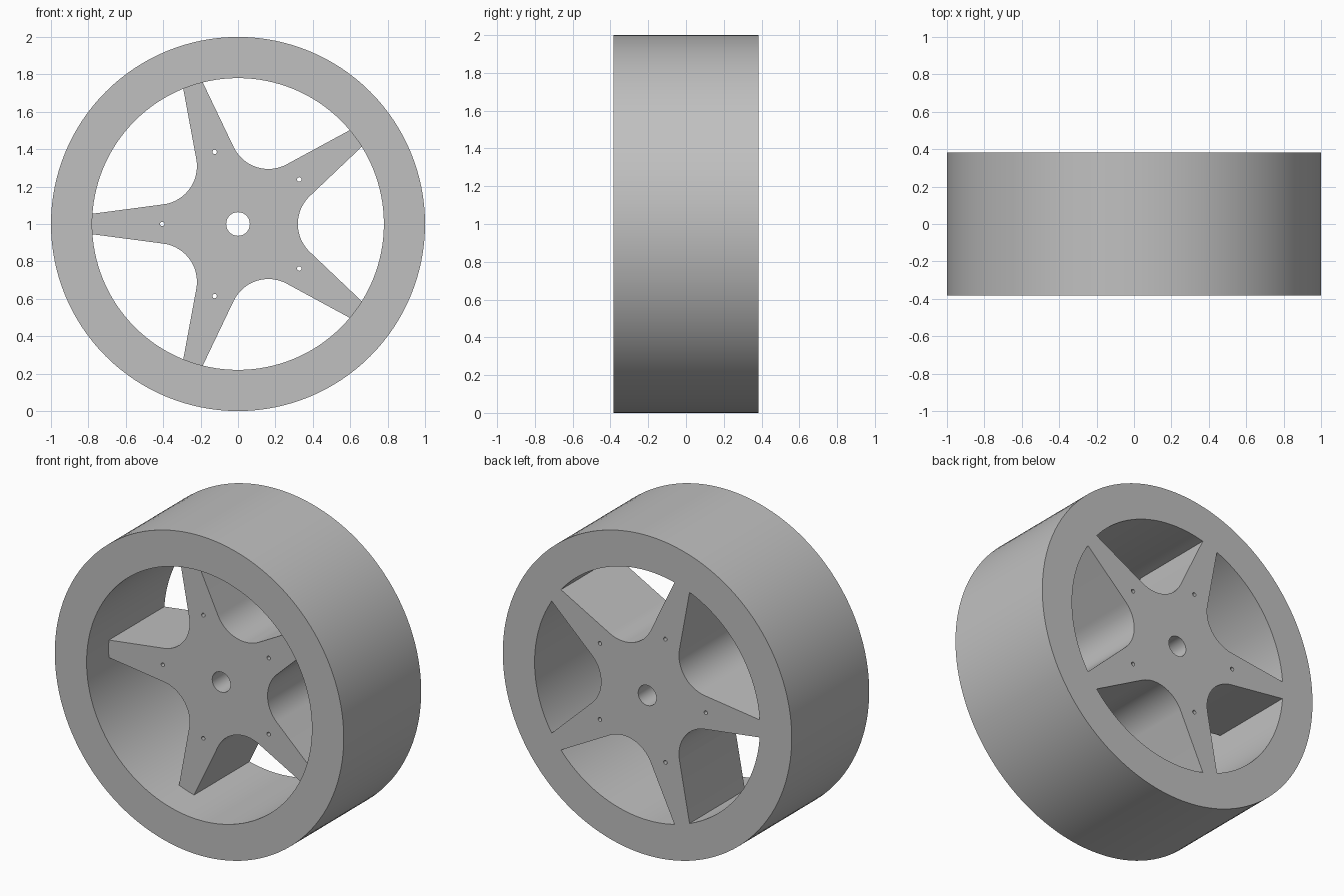
import bpy, bmesh
from math import sin, cos, radians, tau
from mathutils import Matrix, Vector

if "Cube" in bpy.data.objects:
    bpy.data.objects.remove(bpy.data.objects["Cube"], do_unlink=True)

HALF_WIDTH = 0.383
SPOKE_FRONT = -0.165
AXLE = Vector((0, 0, 1))
SPOKES = 5

grey = bpy.data.materials.new("plain_grey")
grey.use_nodes = True
colour = (0.53, 0.53, 0.53, 1)
grey.diffuse_color = colour
grey.node_tree.nodes["Principled BSDF"].inputs["Base Color"].default_value = colour


def circle(radius, segments, centre=(0, 0)):
    return [(centre[0] + radius * cos(tau * i / segments),
             centre[1] + radius * sin(tau * i / segments)) for i in range(segments)]


def prism(name, profile, front, back):
    """Extrude an x/z profile along y, around the axle."""
    bm = bmesh.new()
    face = bm.faces.new([bm.verts.new(AXLE + Vector((x, front, z))) for x, z in profile])
    extruded = bmesh.ops.extrude_face_region(bm, geom=[face], use_keep_orig=True)["geom"]
    moved = [v for v in extruded if isinstance(v, bmesh.types.BMVert)]
    bmesh.ops.translate(bm, verts=moved, vec=(0, back - front, 0))
    bmesh.ops.recalc_face_normals(bm, faces=bm.faces)
    mesh = bpy.data.meshes.new(name)
    bm.to_mesh(mesh)
    bm.free()
    mesh.materials.append(grey)
    obj = bpy.data.objects.new(name, mesh)
    bpy.context.collection.objects.link(obj)
    return obj


def combine(target, tool, operation):
    """Apply a boolean and discard the tool object."""
    bpy.context.view_layer.objects.active = target
    mod = target.modifiers.new(operation.lower(), "BOOLEAN")
    mod.operation = operation
    mod.solver = "EXACT"
    mod.object = tool
    bpy.ops.object.modifier_apply(modifier=mod.name)
    bpy.data.objects.remove(tool, do_unlink=True)


def star_profile():
    """Tapered spokes joined by round valleys; tips run into the rim."""
    centre, radius, sweep = 0.526, 0.206, 46.3
    tip = Vector((0.687, 0.437))
    steps = 20
    valley = [Vector((tip.x, -tip.y))]
    for i in range(steps + 1):
        a = radians(180 + sweep - 2 * sweep * i / steps)
        valley.append(Vector((centre + radius * cos(a), radius * sin(a))))
    valley.append(tip)
    return [Matrix.Rotation(tau * k / SPOKES, 2) @ p for k in range(SPOKES) for p in valley]


# Rim: wide hollow cylinder
wheel = prism("wheel", circle(1, 128), -HALF_WIDTH, HALF_WIDTH)
combine(wheel, prism("rim_opening", circle(0.78, 128), -0.5, 0.5), "DIFFERENCE")

# Spokes: star flush with the back, recessed at the front
star = prism("spokes", star_profile(), SPOKE_FRONT, HALF_WIDTH)

# Axle bore and one bolt hole per spoke
combine(star, prism("axle_bore", circle(0.063, 48), -0.5, 0.5), "DIFFERENCE")
for k in range(SPOKES):
    a = tau * (k + 0.5) / SPOKES
    place = (0.405 * cos(a), 0.405 * sin(a))
    combine(star, prism("bolt_hole", circle(0.012, 16, place), -0.5, 0.5), "DIFFERENCE")

combine(wheel, star, "UNION")

# Smooth round walls with crisp edges
bpy.ops.object.select_all(action="DESELECT")
wheel.select_set(True)
bpy.context.view_layer.objects.active = wheel
bpy.ops.object.shade_smooth_by_angle(angle=radians(30))
